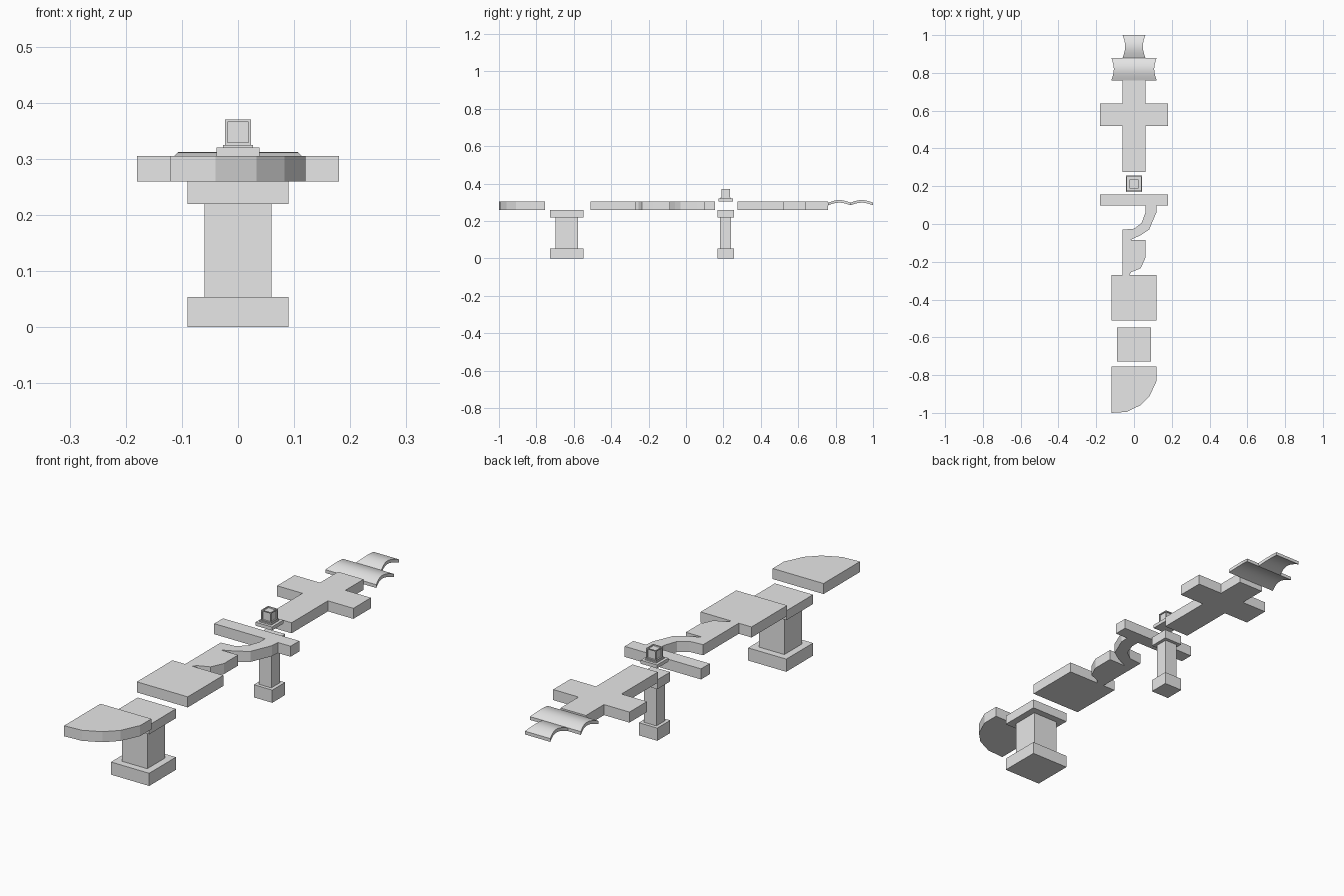
import bpy, bmesh, math

cube = bpy.data.objects.get("Cube")
if cube:
    bpy.data.objects.remove(cube, do_unlink=True)

grey = bpy.data.materials.new("light_grey")
grey.use_nodes = True
colour = (0.8, 0.8, 0.8, 1)
grey.diffuse_color = colour
grey.node_tree.nodes["Principled BSDF"].inputs["Base Color"].default_value = colour

BOTTOM, TOP = 0.26, 0.305   # height range of the walkway slabs


def finish(name, bm):
    bmesh.ops.recalc_face_normals(bm, faces=bm.faces)
    mesh = bpy.data.meshes.new(name)
    bm.to_mesh(mesh)
    bm.free()
    mesh.materials.append(grey)
    obj = bpy.data.objects.new(name, mesh)
    bpy.context.collection.objects.link(obj)
    return obj


def add_box(bm, half, y, z0, z1):
    made = bmesh.ops.create_cube(bm, size=1)["verts"]
    for v in made:
        v.co.x *= 2 * half
        v.co.y = v.co.y * 2 * half + y
        v.co.z = z0 + (v.co.z + 0.5) * (z1 - z0)
    return made


def slab(name, outline):
    """Extrude a plan outline to walkway thickness."""
    bm = bmesh.new()
    face = bm.faces.new([bm.verts.new((x, y, BOTTOM)) for x, y in outline])
    new = bmesh.ops.extrude_face_region(bm, geom=[face])["geom"]
    for v in new:
        if isinstance(v, bmesh.types.BMVert):
            v.co.z = TOP
    return finish(name, bm)


def rect(x, y0, y1):
    return [(-x, y0), (x, y0), (x, y1), (-x, y1)]


def pillar(name, y, wide, narrow):
    """Square base, shaft and cap."""
    bm = bmesh.new()
    add_box(bm, wide, y, 0, 0.054)
    add_box(bm, narrow, y, 0.054, 0.22)
    add_box(bm, wide, y, 0.22, BOTTOM)
    return finish(name, bm)


def curved_tile(name, y0, y1, half, steps=12):
    """Thin arched tile, pinched in at the middle of its length."""
    bm = bmesh.new()
    rings = []
    for i in range(steps + 1):
        t = i / steps
        lift = math.sin(math.pi * t)
        x = half - 0.013 * lift
        y = y0 + (y1 - y0) * t
        z = 0.298 + 0.014 * lift
        rings.append([bm.verts.new(p) for p in
                      ((-x, y, z), (x, y, z), (x, y, z - 0.014), (-x, y, z - 0.014))])
    for a, b in zip(rings, rings[1:]):
        for k in range(4):
            n = (k + 1) % 4
            bm.faces.new((a[k], a[n], b[n], b[k]))
    bm.faces.new(rings[0])
    bm.faces.new(rings[-1])
    obj = finish(name, bm)
    bpy.ops.object.select_all(action="DESELECT")
    obj.select_set(True)
    bpy.context.view_layer.objects.active = obj
    bpy.ops.object.shade_smooth_by_angle(angle=math.radians(35))


# Rounded end slab
slab("rounded_corner_slab", [(-0.12, -0.755), (-0.12, -1), (-0.04, -0.995),
                             (0.033, -0.96), (0.083, -0.91), (0.12, -0.83),
                             (0.12, -0.755)])

# Square slab and cross-shaped slab
slab("square_slab", rect(0.12, -0.51, -0.27))
slab("cross_slab", [(-0.06, 0.275), (0.06, 0.275), (0.06, 0.52), (0.18, 0.52),
                    (0.18, 0.638), (0.06, 0.638), (0.06, 0.76), (-0.06, 0.76),
                    (-0.06, 0.638), (-0.18, 0.638), (-0.18, 0.52), (-0.06, 0.52)])

# Winding path joined to a cross bar
slab("cross_bar", rect(0.18, 0.097, 0.156))
slab("winding_path", [(-0.06, -0.27), (-0.025, -0.27), (-0.015, -0.255),
                      (0.035, -0.235), (0.06, -0.18), (0.06, -0.085),
                      (-0.02, -0.085), (0.038, -0.058), (0.08, -0.03),
                      (0.118, 0.06), (0.12, 0.097), (0.06, 0.097), (0.06, 0.06),
                      (0.04, 0.005), (0, -0.025), (-0.06, -0.03)])

# Supporting pillars
pillar("large_pillar", -0.637, 0.09, 0.06)
pillar("small_pillar", 0.212, 0.0435, 0.029)

# Lantern: stepped plinth and a cube with recessed panels
bm = bmesh.new()
add_box(bm, 0.0385, 0.212, TOP, 0.32)
add_box(bm, 0.027, 0.212, 0.32, 0.325)
finish("lantern_plinth", bm)
bm = bmesh.new()
add_box(bm, 0.023, 0.212, 0.325, 0.37)
bmesh.ops.recalc_face_normals(bm, faces=bm.faces)
panels = [f for f in bm.faces if f.normal.z > -0.5]
bmesh.ops.inset_individual(bm, faces=panels, thickness=0.006)
bmesh.ops.inset_individual(bm, faces=panels, thickness=0.0005, depth=-0.005)
finish("lantern", bm)

# Arched roof tiles
curved_tile("wide_roof_tile", 0.76, 0.88, 0.12)
curved_tile("narrow_roof_tile", 0.88, 1.0, 0.06)
